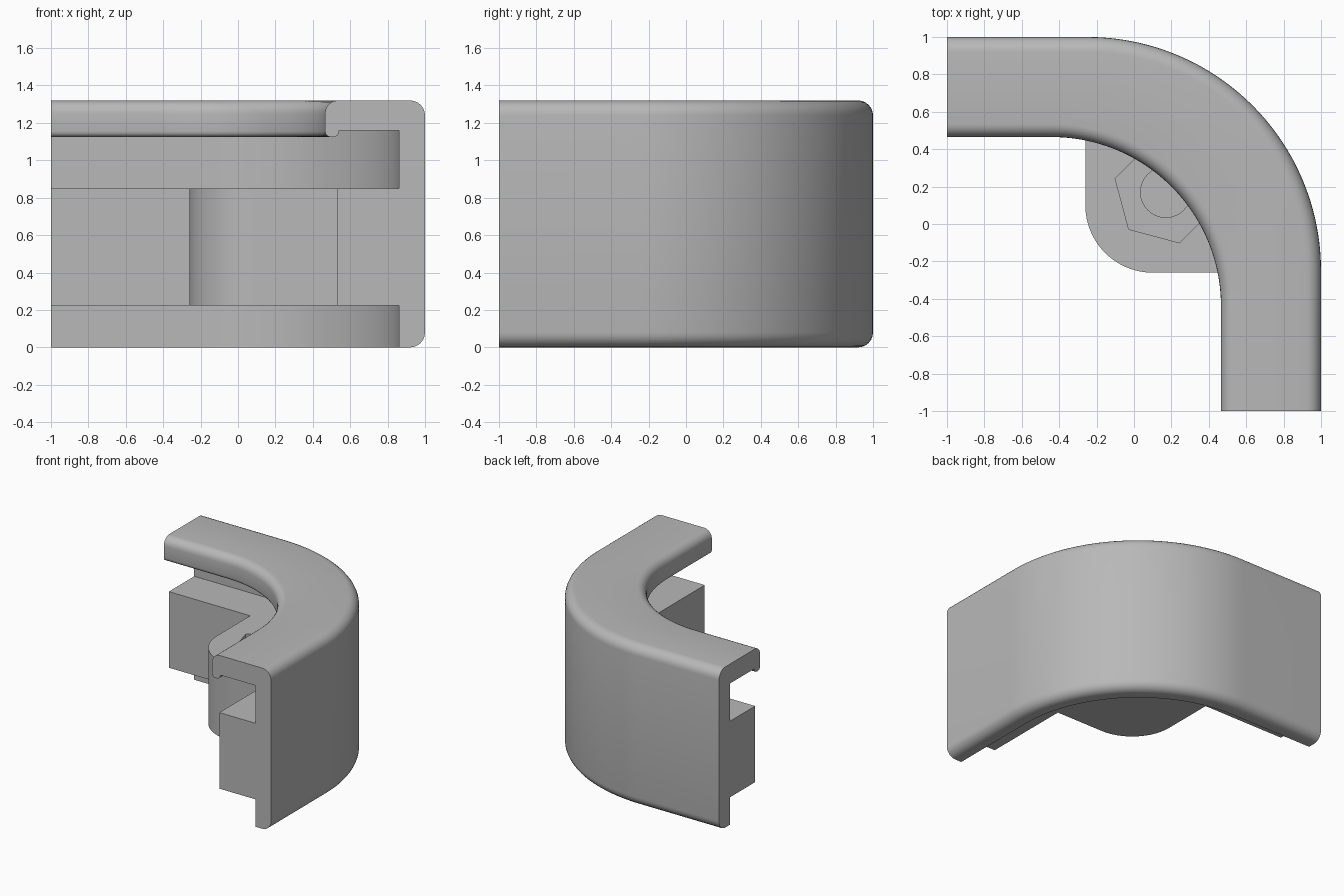
import bpy, bmesh, math

if "Cube" in bpy.data.objects:
    bpy.data.objects.remove(bpy.data.objects["Cube"], do_unlink=True)

grey = bpy.data.materials.new("plain grey")
grey.use_nodes = True
COLOUR = (0.48, 0.48, 0.48, 1)
grey.diffuse_color = COLOUR
grey.node_tree.nodes["Principled BSDF"].inputs["Base Color"].default_value = COLOUR

N = 48                            # steps round the corner
OUTER, LIP = -0.25, -0.44         # arc centres of the wall and the lip


def fillet(cx, cz, r, start, end, steps=6):
    """Points of a rounded profile corner, angles in degrees."""
    angles = [math.radians(start + (end - start) * i / steps) for i in range(steps + 1)]
    return [(cx + r * math.cos(a), cz + r * math.sin(a)) for a in angles]


def arc_path(x, centre):
    """Straight arm, quarter turn, straight arm."""
    path = [(x, -1)]
    for i in range(N + 1):
        a = math.pi / 2 * i / N
        path.append((centre + (x - centre) * math.cos(a),
                     centre + (x - centre) * math.sin(a)))
    return path + [(-1, x)]


def boss_path(x, edge=-0.26, r=0.36):
    """Inner face of the rib, stepping out round the rounded boss."""
    path = [(x, -1), (x, edge)]
    for i in range(N - 1):
        a = math.radians(270 - 90 * i / (N - 2))
        path.append((edge + r + r * math.cos(a), edge + r + r * math.sin(a)))
    return path + [(edge, x), (-1, x)]


# Cross-section as strands: each profile point with the path it follows
strands = []


def add(points, centre):
    strands.extend((arc_path(x, centre), z) for x, z in points)


add(fillet(0.92, 0.08, 0.08, -90, 0), OUTER)
add(fillet(0.92, 1.24, 0.08, 0, 90), OUTER)
add(fillet(0.535, 1.25, 0.07, 90, 180), LIP)
add(fillet(0.495, 1.155, 0.03, 180, 270, 4), LIP)
add(fillet(0.51, 1.155, 0.03, 270, 360, 4), LIP)
add([(0.54, 1.16)], LIP)
add([(0.86, 1.16), (0.86, 0.85)], OUTER)
strands += [(boss_path(0.53), 0.85), (boss_path(0.53), 0.225)]
add([(0.86, 0.225), (0.86, 0)], OUTER)

# Corner bracket body
bm = bmesh.new()
grid = [[bm.verts.new((x, y, z)) for x, y in path] for path, z in strands]
for a, b in zip(grid, grid[1:] + grid[:1]):
    for i in range(N + 2):
        bm.faces.new((a[i], a[i + 1], b[i + 1], b[i]))
for end in (0, -1):
    bm.faces.new([strand[end] for strand in grid])
bmesh.ops.remove_doubles(bm, verts=bm.verts[:], dist=0.0001)
bmesh.ops.recalc_face_normals(bm, faces=bm.faces[:])
mesh = bpy.data.meshes.new("corner_bracket")
bm.to_mesh(mesh)
bm.free()
mesh.materials.append(grey)
body = bpy.data.objects.new("corner_bracket", mesh)
bpy.context.collection.objects.link(body)


def cut_pocket(name, sides, radius, floor, turn):
    """Sink a prism-shaped pocket into the top of the boss."""
    top = 0.95
    bpy.ops.mesh.primitive_cylinder_add(
        vertices=sides, radius=radius, depth=top - floor,
        location=(0.17, 0.17, (top + floor) / 2), rotation=(0, 0, math.radians(turn)))
    cutter = bpy.context.object
    cutter.name = name
    cutter.hide_render = True
    cutter.data.materials.append(grey)
    bpy.context.view_layer.update()
    mod = body.modifiers.new(name, "BOOLEAN")
    mod.operation = "DIFFERENCE"
    mod.solver = "EXACT"
    mod.object = cutter
    bpy.context.view_layer.objects.active = body
    bpy.ops.object.modifier_apply(modifier=name)
    bpy.data.objects.remove(cutter, do_unlink=True)


# Hexagonal nut pocket with a round bolt hole below it
cut_pocket("nut_pocket", 6, 0.28, 0.62, 15)
cut_pocket("bolt_hole", 32, 0.135, 0.35, 0)

bpy.ops.object.select_all(action="DESELECT")
body.select_set(True)
bpy.context.view_layer.objects.active = body
bpy.ops.object.shade_smooth_by_angle(angle=math.radians(30))
